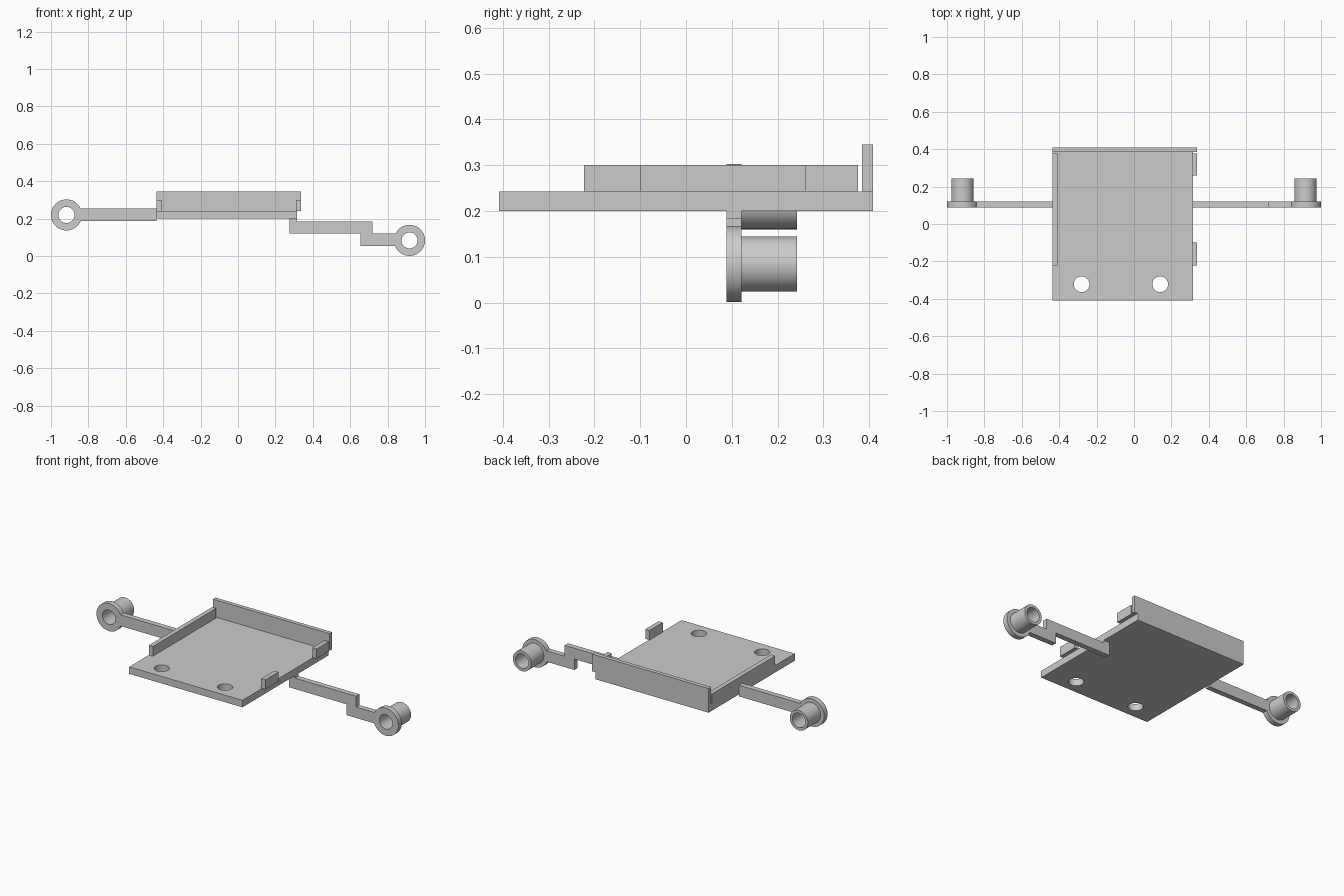
import bpy, bmesh
from math import cos, sin, pi
from mathutils import Vector

old = bpy.data.objects.get("Cube")
if old:
    bpy.data.objects.remove(old, do_unlink=True)

grey = bpy.data.materials.new("plain grey")
grey.use_nodes = True
COLOR = (0.6, 0.6, 0.6, 1)
grey.diffuse_color = COLOR
grey.node_tree.nodes["Principled BSDF"].inputs["Base Color"].default_value = COLOR


def finish(bm, name):
    bmesh.ops.recalc_face_normals(bm, faces=bm.faces)
    mesh = bpy.data.meshes.new(name)
    bm.to_mesh(mesh)
    bm.free()
    mesh.materials.append(grey)
    obj = bpy.data.objects.new(name, mesh)
    bpy.context.collection.objects.link(obj)
    bpy.ops.object.select_all(action='DESELECT')
    obj.select_set(True)
    bpy.context.view_layer.objects.active = obj
    bpy.ops.object.shade_smooth_by_angle(angle=pi / 6)
    return obj


def prism(name, loops, push):
    """Fill outline loops (later ones are holes) and extrude them."""
    bm = bmesh.new()
    edges = []
    for loop in loops:
        vs = [bm.verts.new(p) for p in loop]
        edges += [bm.edges.new((vs[i - 1], vs[i])) for i in range(len(vs))]
    bmesh.ops.triangle_fill(bm, edges=edges, use_beauty=True)
    ext = bmesh.ops.extrude_face_region(bm, geom=bm.faces[:])
    moved = [v for v in ext["geom"] if isinstance(v, bmesh.types.BMVert)]
    bmesh.ops.translate(bm, verts=moved, vec=push)
    bmesh.ops.dissolve_limit(bm, angle_limit=0.001, verts=bm.verts, edges=bm.edges)
    return finish(bm, name)


def rect(x0, x1, y0, y1, z):
    return [(x0, y0, z), (x1, y0, z), (x1, y1, z), (x0, y1, z)]


def circle(x, y, z, r, n=48):
    return [(x + r * cos(2 * pi * i / n), y + r * sin(2 * pi * i / n), z) for i in range(n)]


def box(name, x0, x1, y0, y1, z0, z1):
    return prism(name, [rect(x0, x1, y0, y1, z0)], (0, 0, z1 - z0))


def eyelet(name, x, z, n=64):
    """Flanged tube turned around an axis along y."""
    profile = [(0.043, ARM_Y0), (0.083, ARM_Y0), (0.083, ARM_Y1),
               (0.06, ARM_Y1), (0.06, 0.242), (0.043, 0.242)]
    bm = bmesh.new()
    rings = []
    for i in range(n):
        a = 2 * pi * i / n
        rings.append([bm.verts.new((x + r * cos(a), y, z + r * sin(a))) for r, y in profile])
    for i in range(n):
        a, b = rings[i - 1], rings[i]
        for j in range(len(profile)):
            bm.faces.new((a[j - 1], a[j], b[j], b[j - 1]))
    return finish(bm, name)


ARM_Y0, ARM_Y1 = 0.089, 0.121
BASE, DECK, RAIL = 0.2, 0.242, 0.3

# Tray plate with two screw holes
prism("tray_plate", [rect(-0.435, 0.315, -0.408, 0.408, BASE),
                     circle(-0.28, -0.322, BASE, 0.042),
                     circle(0.14, -0.322, BASE, 0.042)], (0, 0, DECK - BASE))

# Raised edges
box("back_wall", -0.435, 0.338, 0.384, 0.408, DECK, 0.345)
box("right_rail", -0.435, -0.408, -0.223, 0.376, DECK, RAIL)
for name, y0, y1 in (("left_front_clip", -0.223, -0.099), ("left_back_clip", 0.26, 0.376)):
    box(name, 0.31, 0.338, y0, y1, DECK, RAIL)

# Arms
box("right_arm", -0.841, -0.435, ARM_Y0, ARM_Y1, 0.188, 0.255)
path = [(0.275, BASE), (0.275, 0.12), (0.655, 0.12), (0.655, 0.055), (0.841, 0.055),
        (0.841, 0.12), (0.72, 0.12), (0.72, 0.185), (0.315, 0.185), (0.315, BASE)]
prism("left_stepped_arm", [[Vector((x, ARM_Y0, z)) for x, z in path]],
      (0, ARM_Y1 - ARM_Y0, 0))

# Mounting eyelets at the arm ends
eyelet("right_eyelet", -0.917, 0.22)
eyelet("left_eyelet", 0.917, 0.084)
